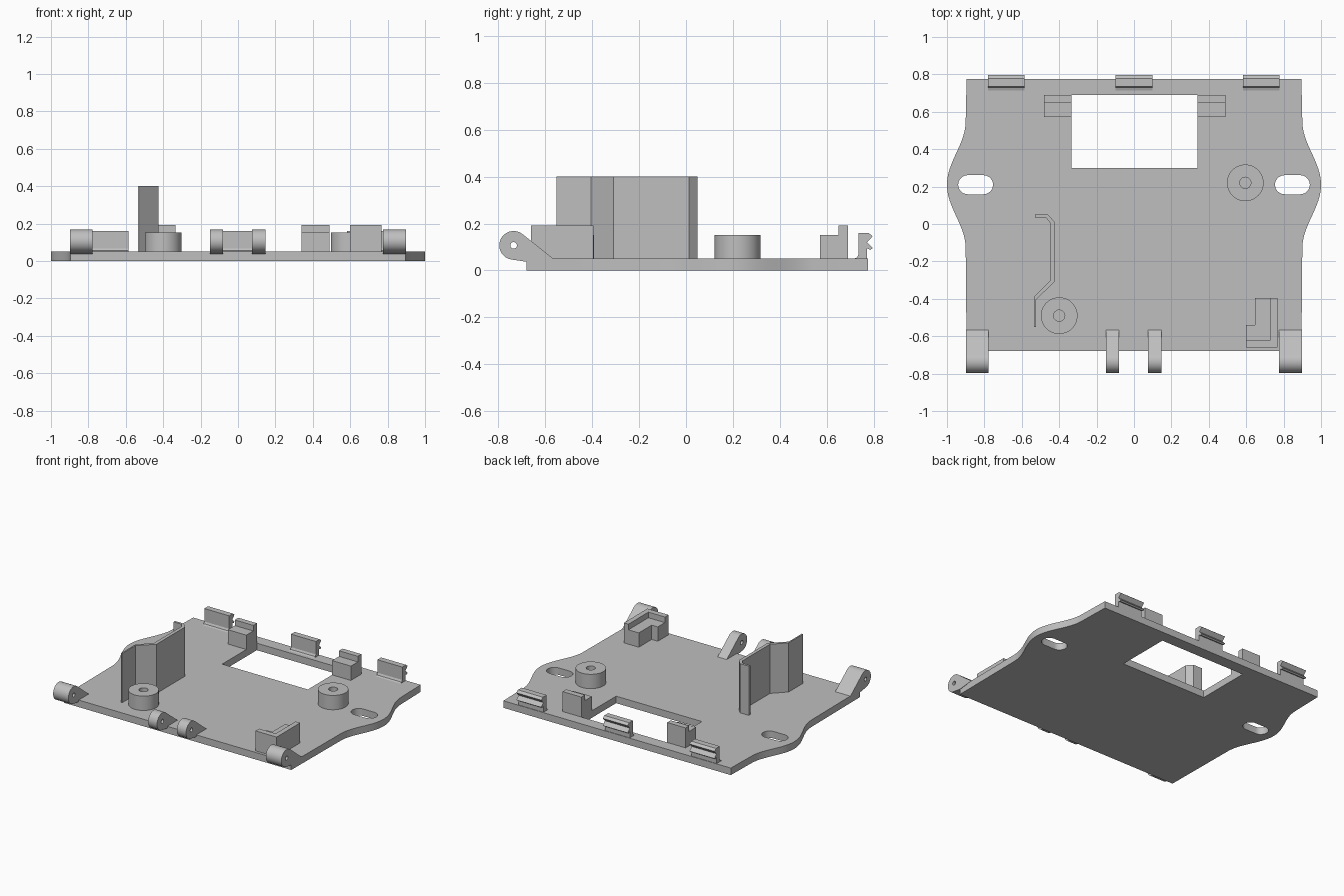
import bpy, bmesh
from math import sin, cos, pi, radians
from mathutils import Vector

cube = bpy.data.objects.get("Cube")
if cube:
    bpy.data.objects.remove(cube, do_unlink=True)

grey = bpy.data.materials.new("plain grey plastic")
grey.use_nodes = True
COLOUR = (0.52, 0.52, 0.52, 1)
grey.diffuse_color = COLOUR
grey.node_tree.nodes["Principled BSDF"].inputs["Base Color"].default_value = COLOUR

BASE = 0.05      # top of the plate
FOOT = 0.04      # standing parts sink slightly into the plate


def arc(cx, cy, r, start=0, end=360, steps=48):
    """Points on an arc; a full circle leaves out its repeated end point."""
    count = steps if end - start == 360 else steps + 1
    angles = [radians(start + (end - start) * i / steps) for i in range(count)]
    return [(cx + r * cos(a), cy + r * sin(a)) for a in angles]


def rect(x0, x1, y0, y1):
    return [(x0, y0), (x1, y0), (x1, y1), (x0, y1)]


def prism(name, loops, lo, hi, along="z"):
    """Extrude an outline (first loop) with holes (other loops) along z or x."""
    def place(p):
        return (p[0], p[1], lo) if along == "z" else (lo, p[0], p[1])
    bm = bmesh.new()
    edges = []
    for loop in loops:
        vs = [bm.verts.new(place(p)) for p in loop]
        if len(loops) == 1:
            bm.faces.new(vs)
        else:
            edges += [bm.edges.new((a, b)) for a, b in zip(vs, vs[1:] + vs[:1])]
    if edges:
        bmesh.ops.triangle_fill(bm, edges=edges, use_beauty=True)
    out = bmesh.ops.extrude_face_region(bm, geom=bm.faces[:])
    shift = Vector((0, 0, hi - lo)) if along == "z" else Vector((hi - lo, 0, 0))
    moved = [v for v in out["geom"] if isinstance(v, bmesh.types.BMVert)]
    bmesh.ops.translate(bm, verts=moved, vec=shift)
    bmesh.ops.recalc_face_normals(bm, faces=bm.faces[:])
    mesh = bpy.data.meshes.new(name)
    bm.to_mesh(mesh)
    bm.free()
    mesh.materials.append(grey)
    obj = bpy.data.objects.new(name, mesh)
    bpy.context.collection.objects.link(obj)
    bpy.ops.object.select_all(action="DESELECT")
    obj.select_set(True)
    bpy.context.view_layer.objects.active = obj
    bpy.ops.object.shade_smooth_by_angle(angle=radians(25))
    return obj


# Base plate: rounded ears at the sides, a window and two slots
EAR_Y, EAR_HALF, STEPS = 0.21, 0.34, 32
ear = []
for i in range(STEPS + 1):
    t = 2 * i / STEPS - 1
    ear.append((0.95 + 0.05 * cos(pi * t), EAR_Y + EAR_HALF * t))
right_side = [(0.895, -0.68)] + ear + [(0.895, 0.775)]
outline = right_side + [(-x, y) for x, y in reversed(right_side)]


def slot(cx):
    return (arc(cx + 0.042, EAR_Y, 0.051, -90, 90, 16)
            + arc(cx - 0.042, EAR_Y, 0.051, 90, 270, 16))


prism("base_plate", [outline, rect(-0.335, 0.34, 0.3, 0.69),
                     slot(0.847), slot(-0.847)], 0, BASE)

# Screw bosses with blind holes
for name, x, y in (("right_rear", -0.4, -0.49), ("left_rear", 0.595, 0.22)):
    prism(f"screw_boss_{name}", [arc(x, y, 0.098), arc(x, y, 0.03, steps=24)],
          FOOT, 0.152)

# Tall bent wall
wall = [(-0.53, 0.05), (-0.46, 0.05), (-0.425, 0.012), (-0.425, -0.31),
        (-0.525, -0.405), (-0.525, -0.552), (-0.535, -0.552), (-0.535, -0.39),
        (-0.449, -0.302), (-0.449, 0.006), (-0.47, 0.034), (-0.53, 0.034)]
prism("bent_wall", [wall], FOOT, 0.4)

# Stepped rests beside the window
rest = [(0.572, FOOT), (0.69, FOOT), (0.69, 0.192), (0.65, 0.192),
        (0.65, 0.152), (0.572, 0.152)]
for side, x0, x1 in (("right", -0.48, -0.335), ("left", 0.34, 0.488)):
    prism(f"stepped_rest_{side}", [rest], x0, x1, "x")

# Corner rest: low ledge inside a taller L-shaped rim
ledge = [(0.6, -0.62), (0.73, -0.62), (0.73, -0.395), (0.648, -0.395),
         (0.648, -0.54), (0.6, -0.54)]
rim = [(0.6, -0.66), (0.766, -0.66), (0.766, -0.395), (0.73, -0.395),
       (0.73, -0.62), (0.6, -0.62)]
prism("corner_ledge", [ledge], FOOT, 0.152)
prism("corner_rim", [rim], FOOT, 0.192)

# Hinge knuckles along the front edge
knuckle = (arc(-0.735, 0.107, 0.061, 52, 262, 32)
           + [(-0.68, 0.037), (-0.66, 0.037), (-0.565, 0.049)])
pin_hole = arc(-0.735, 0.107, 0.014, steps=20)
for i, (x0, x1) in enumerate(((-0.898, -0.778), (-0.15, -0.08),
                              (0.076, 0.148), (0.776, 0.898))):
    prism(f"hinge_knuckle_{i + 1}", [knuckle, pin_hole], x0, x1, "x")

# Notched snap clips along the back edge
clip = [(0.715, FOOT), (0.715, 0.05), (0.729, 0.055), (0.736, 0.068),
        (0.736, 0.16), (0.778, 0.16), (0.796, 0.146), (0.772, 0.12),
        (0.796, 0.095), (0.786, 0.088), (0.771, 0.095), (0.771, FOOT)]
for name, x in (("right", -0.683), ("middle", 0), ("left", 0.68)):
    prism(f"snap_clip_{name}", [clip], x - 0.098, x + 0.098, "x")
